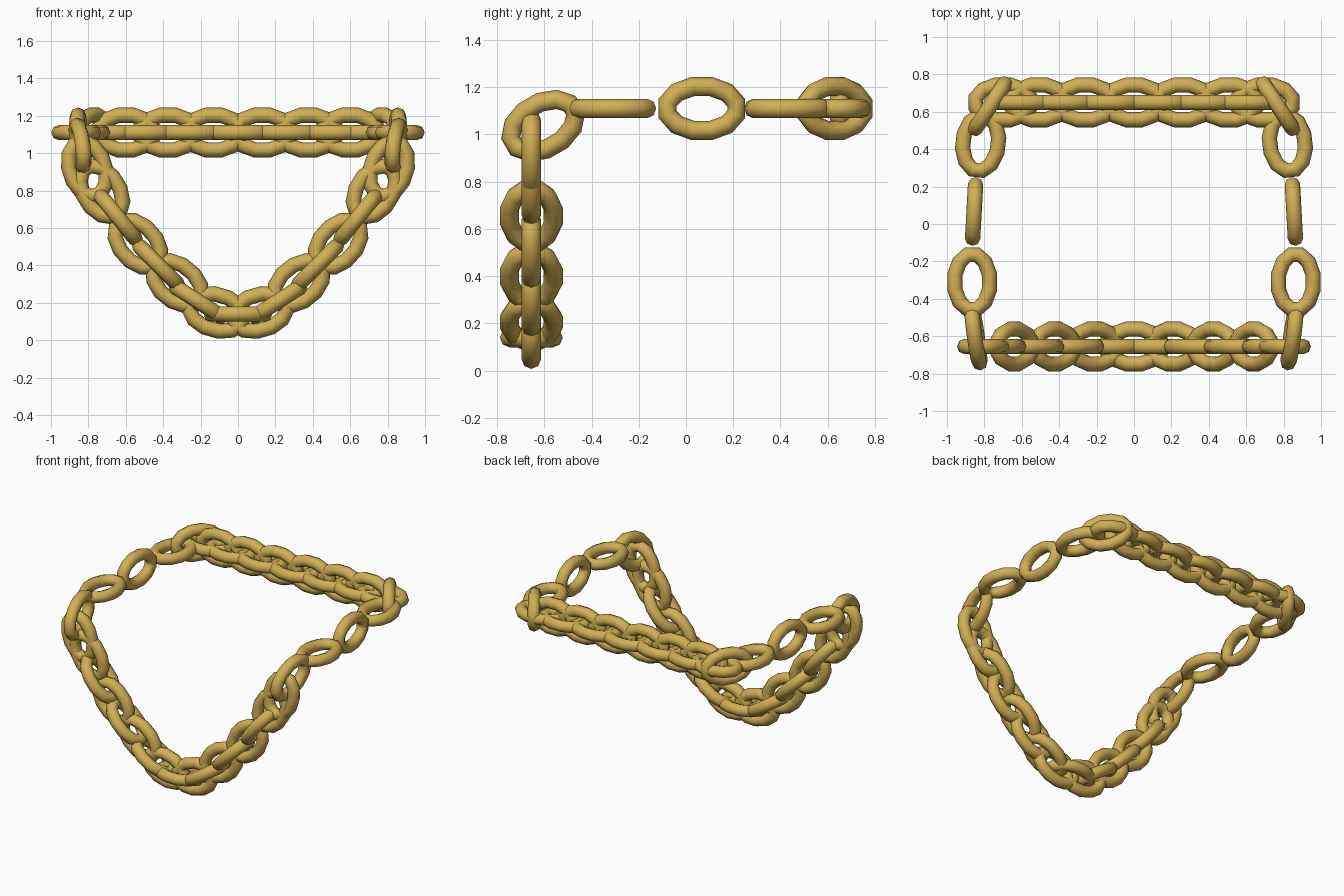
import bpy, bmesh
from math import cos, sin, pi, radians
from mathutils import Vector, Matrix

cube = bpy.data.objects.get("Cube")
if cube:
    bpy.data.objects.remove(cube, do_unlink=True)

gold = bpy.data.materials.new("gold")
gold.use_nodes = True
colour = (0.64, 0.43, 0.09, 1)
gold.diffuse_color = colour
gold.node_tree.nodes["Principled BSDF"].inputs["Base Color"].default_value = colour


def make_link_mesh(half_len=0.151, half_wid=0.096, tube=0.041, segs=12, sides=8):
    """Oval ring lying in its local xy plane, long axis along x."""
    bm = bmesh.new()
    rings = []
    for i in range(segs):
        t = 2 * pi * (i + 0.5) / segs
        centre = Vector((half_len * cos(t), half_wid * sin(t), 0))
        out = Vector((cos(t) / half_len, sin(t) / half_wid, 0)).normalized()
        ring = []
        for j in range(sides):
            p = 2 * pi * j / sides
            ring.append(bm.verts.new(centre + tube * (out * cos(p) + Vector((0, 0, sin(p))))))
        rings.append(ring)
    for i in range(segs):
        a, b = rings[i], rings[(i + 1) % segs]
        for j in range(sides):
            k = (j + 1) % sides
            bm.faces.new((a[j], b[j], b[k], a[k]))
    bmesh.ops.recalc_face_normals(bm, faces=bm.faces)
    for f in bm.faces:
        f.smooth = True
    mesh = bpy.data.meshes.new("chain_link")
    bm.to_mesh(mesh)
    bm.free()
    mesh.materials.append(gold)
    return mesh


link_mesh = make_link_mesh()


def link(name, centre, along, normal):
    x = Vector(along).normalized()
    z = Vector(normal)
    z = (z - x * z.dot(x)).normalized()
    rot = Matrix((x, z.cross(x), z)).transposed().to_4x4()
    ob = bpy.data.objects.new(name, link_mesh)
    ob.matrix_world = Matrix.Translation(centre) @ rot
    bpy.context.collection.objects.link(ob)


def link_pair(name, centre, along, normal):
    """The same link on the left (+x) and mirrored on the right."""
    for side, s in (("left", 1), ("right", -1)):
        flip = lambda v: (v[0] * s, v[1], v[2])
        link(f"{name}_{side}", flip(centre), flip(along), flip(normal))


X, Y, Z = (1, 0, 0), (0, 1, 0), (0, 0, 1)
TOP, BACK, FRONT = 1.11, 0.65, -0.655

# Straight back run: alternating flat and upright links
link("back_flat_middle", (0, BACK, TOP), X, Z)
for i, x in enumerate((0.26, 0.51, 0.70)):
    link_pair(f"back_flat_{i}", (x, BACK, TOP), X, Z)
for i, x in enumerate((0.13, 0.375, 0.60)):
    link_pair(f"back_upright_{i}", (x, BACK, TOP), X, Y)

# Side runs, from the back corner to the front corner
link_pair("back_corner", (0.77, 0.63, TOP), (-0.55, 0.84, 0), X)
link_pair("side_flat_rear", (0.82, 0.433, TOP), (-0.12, 1, 0), Z)
link_pair("side_upright", (0.855, 0.067, TOP), (-0.055, 1, 0), X)
link_pair("side_flat_front", (0.865, -0.31, TOP), Y, Z)
link_pair("front_corner", (0.845, -0.605, 1.037), (0.14, 0.87, 0.5), X)

# Hanging front run: links facing the front
for i, (x, z, deg) in enumerate(((0.115, 0.148, 16), (0.325, 0.305, 39),
                                 (0.535, 0.515, 48), (0.73, 0.795, 58),
                                 (0.805, 0.915, 72))):
    a = radians(deg)
    link_pair(f"hanging_face_{i}", (x, FRONT, z), (cos(a), 0, sin(a)), Y)

# Hanging front run: links turned edge-on between them
link("hanging_edge_middle", (0, FRONT, 0.14), X, Z)
for i, (x, z, deg) in enumerate(((0.21, 0.205, 33), (0.425, 0.40, 45), (0.64, 0.655, 51))):
    a = radians(deg)
    link_pair(f"hanging_edge_{i}", (x, FRONT, z), (cos(a), 0, sin(a)), (-sin(a), 0, cos(a)))
